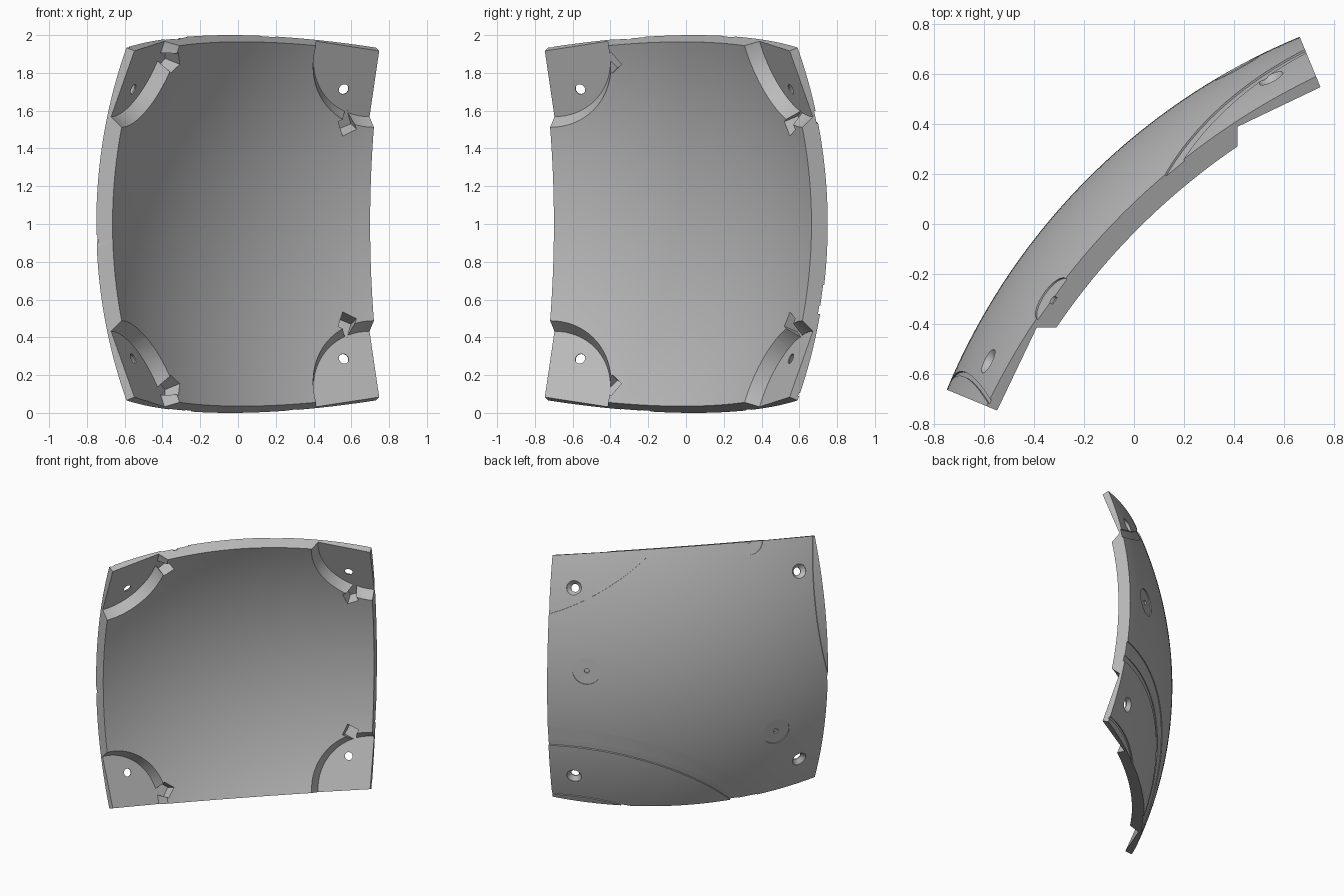
import bpy, bmesh, math
from mathutils import Vector

cube = bpy.data.objects.get("Cube")
if cube:
    bpy.data.objects.remove(cube, do_unlink=True)

R_OUT, R_IN = 2.613, 2.52       # shell radii
HALF = math.radians(22.5)       # half angle of the square panel
FLOOR = 2.564                   # distance of the flat corner seats
OFFSET = 2.353
K = math.tan(HALF)


def direction(u, t, z):
    """Panel axes (outward, sideways, up) to world axes."""
    return Vector(((t - u) / math.sqrt(2), (t + u) / math.sqrt(2), z))


CENTRE = direction(-OFFSET, 0, 0) + Vector((0, 0, 1))


def make_object(name, bm):
    bmesh.ops.recalc_face_normals(bm, faces=bm.faces[:])
    mesh = bpy.data.meshes.new(name)
    bm.to_mesh(mesh)
    bm.free()
    obj = bpy.data.objects.new(name, mesh)
    bpy.context.collection.objects.link(obj)
    return obj


# Curved panel: two spherical grids joined by four planar sides
N = 44
bm = bmesh.new()
grids = []
for radius in (R_OUT, R_IN):
    grid = []
    for i in range(N + 1):
        a = math.tan(HALF * (2 * i / N - 1))
        row = []
        for j in range(N + 1):
            b = math.tan(HALF * (2 * j / N - 1))
            row.append(bm.verts.new(CENTRE + direction(1, a, b).normalized() * radius))
        grid.append(row)
    for i in range(N):
        for j in range(N):
            bm.faces.new((grid[i][j], grid[i + 1][j], grid[i + 1][j + 1], grid[i][j + 1]))
    grids.append(grid)
outer, inner = grids
for k in range(N):
    for e in (0, N):
        bm.faces.new((outer[e][k], outer[e][k + 1], inner[e][k + 1], inner[e][k]))
        bm.faces.new((outer[k][e], outer[k + 1][e], inner[k + 1][e], inner[k][e]))
panel = make_object("curved_panel", bm)

cutters = []


def lathe(name, profile, axis, origin=CENTRE, ref=Vector((0, 0, 1)), segs=48, ring=False):
    """Spin (distance, radius) points round an axis; ring closes the profile."""
    axis = axis.normalized()
    e1 = (ref - axis * ref.dot(axis)).normalized()
    e2 = axis.cross(e1)
    bm = bmesh.new()
    loops = []
    for dist, rad in profile:
        loop = []
        for s in range(segs):
            a = 2 * math.pi * s / segs
            loop.append(bm.verts.new(origin + axis * dist
                                     + (e1 * math.cos(a) + e2 * math.sin(a)) * rad))
        loops.append(loop)
    pairs = list(zip(loops, loops[1:]))
    if ring:
        pairs.append((loops[-1], loops[0]))
    else:
        bm.faces.new(loops[0])
        bm.faces.new(loops[-1])
    for p, q in pairs:
        for s in range(segs):
            n = (s + 1) % segs
            bm.faces.new((p[s], p[n], q[n], q[s]))
    obj = make_object(name, bm)
    obj.hide_render = True
    cutters.append(obj)


def groove(name, axis, deg_a, deg_b, depth):
    """Circular channel on the outer face between two angles from its axis."""
    profile = []
    for rad, deg in ((R_OUT - depth, deg_a), (R_OUT - depth, deg_b),
                     (R_OUT + 0.05, deg_b), (R_OUT + 0.05, deg_a)):
        a = math.radians(deg)
        profile.append((rad * math.cos(a), rad * math.sin(a)))
    lathe(name, profile, direction(*axis), segs=144, ring=True)


# Corner seats, key notches and countersunk screw holes
for st in (1, -1):
    for sz in (1, -1):
        axis = direction(1, st * K, sz * K).normalized()
        lathe("corner_seat_cutter", [(2.36, 0.455), (FLOOR, 0.373)], axis, segs=72)

        spot = (2.353, 0.806, 0.53 * sz) if st > 0 else (2.353, -0.534, 0.87 * sz)
        p = direction(*spot)
        radial = p - axis * p.dot(axis)
        lathe("notch_cutter", [(2.4, 0.06), (FLOOR + 0.002, 0.06)], axis,
              CENTRE + radial, radial, 4)

        p = direction(2.354, st * 0.79, sz * 0.715)
        lathe("screw_hole_cutter",
              [(2.4, 0.028), (FLOOR + 0.006, 0.028), (2.598, 0.054), (2.7, 0.054)],
              axis, CENTRE + p - axis * p.dot(axis), segs=32)

# Round shallow dimples with a centre dot
for spot in ((2.505, 0.735, 0.134), (2.5, -0.617, -0.443), (2.374, -0.446, 0.99)):
    axis = direction(*spot)
    lathe("dimple_cutter", [(R_OUT - 0.009, 0.1), (R_OUT + 0.05, 0.1)], axis)
    lathe("dot_cutter", [(R_OUT - 0.022, 0.018), (R_OUT + 0.06, 0.018)], axis, segs=20)

# Circular channels across the outer face
LOWER = (0.715, 0.27, -0.643)
groove("upper_groove_cutter", (0.567, 0.455, 0.687), 33.2, 34.6, 0.008)
groove("lower_band_cutter", LOWER, 30.5, 33.0, 0.006)
groove("lower_groove_cutter", LOWER, 29.6, 30.6, 0.012)
groove("corner_line_cutter", LOWER, 19.7, 20.1, 0.007)
groove("side_line_cutter", (0.52, -0.842, 0.147), 37.0, 37.4, 0.007)

# Cut everything out, then discard the cutters
bpy.context.view_layer.objects.active = panel
for cutter in cutters:
    mod = panel.modifiers.new(cutter.name, 'BOOLEAN')
    mod.operation = 'DIFFERENCE'
    mod.solver = 'EXACT'
    mod.object = cutter
    bpy.ops.object.modifier_apply(modifier=mod.name)
for cutter in cutters:
    bpy.data.objects.remove(cutter, do_unlink=True)

# Plain grey finish
grey = bpy.data.materials.new("plain_grey")
grey.use_nodes = True
colour = (0.5, 0.5, 0.5, 1)
grey.diffuse_color = colour
grey.node_tree.nodes["Principled BSDF"].inputs["Base Color"].default_value = colour
panel.data.materials.clear()
panel.data.materials.append(grey)
for poly in panel.data.polygons:
    poly.material_index = 0

bpy.ops.object.select_all(action='DESELECT')
panel.select_set(True)
bpy.ops.object.shade_smooth_by_angle(angle=math.radians(20))
